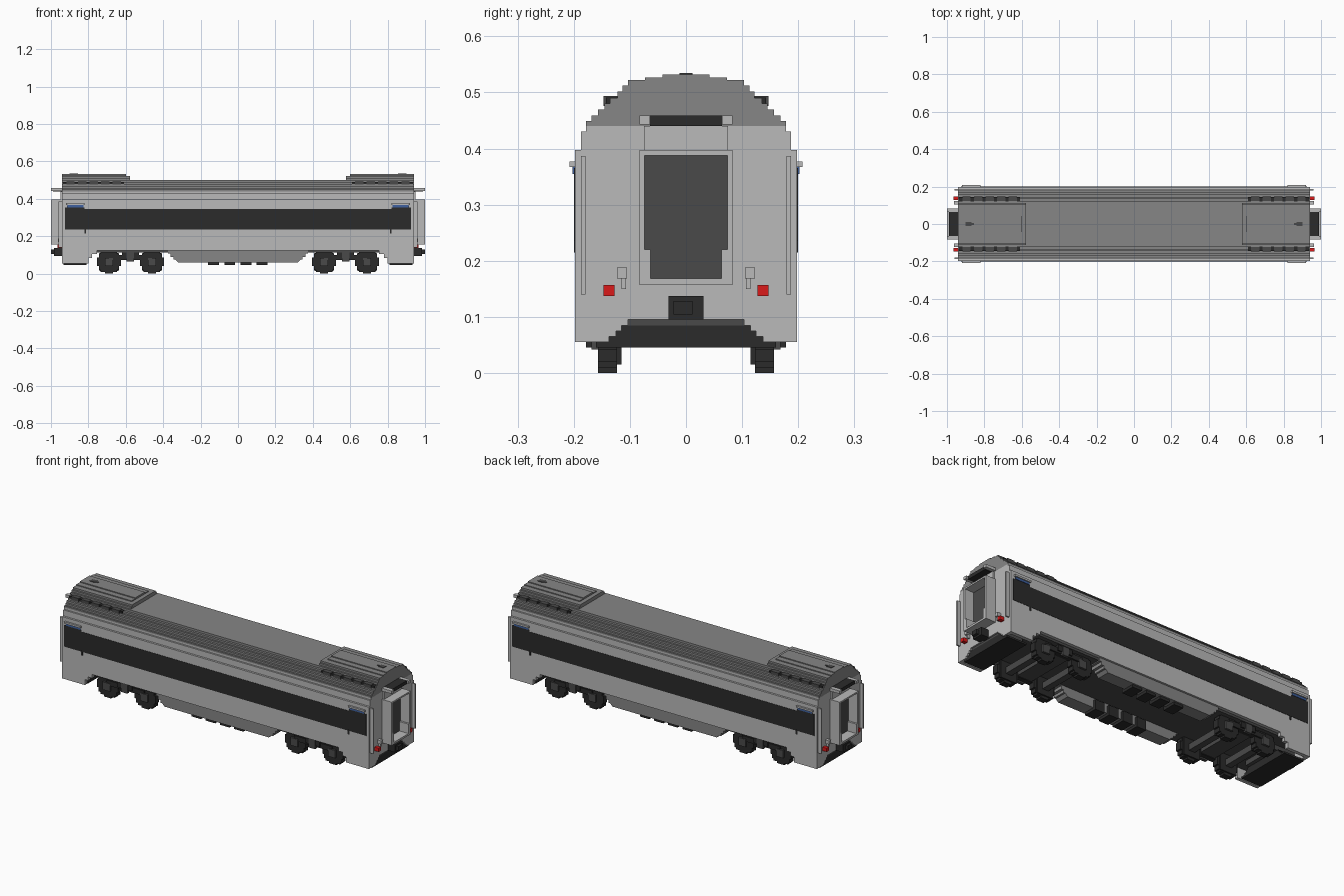
import bpy, bmesh, math

cube = bpy.data.objects.get("Cube")
if cube:
    bpy.data.objects.remove(cube, do_unlink=True)


def material(name, rgb):
    m = bpy.data.materials.new(name)
    m.use_nodes = True
    col = (*rgb, 1.0)
    m.diffuse_color = col
    bsdf = next(n for n in m.node_tree.nodes if n.type == 'BSDF_PRINCIPLED')
    bsdf.inputs["Base Color"].default_value = col
    bsdf.inputs["Roughness"].default_value = 0.8
    return m


LIGHT = material("light_grey", (0.49, 0.49, 0.49))
ROOF = material("roof_grey", (0.24, 0.24, 0.24))
DARK = material("dark_grey", (0.068, 0.068, 0.068))
BLACK = material("near_black", (0.024, 0.024, 0.024))
RED = material("lamp_red", (0.70, 0.01, 0.01))
BLUE = material("sign_blue", (0.05, 0.12, 0.35))


def finish(name, bm, mat, mirror):
    bmesh.ops.recalc_face_normals(bm, faces=bm.faces)
    me = bpy.data.meshes.new(name)
    bm.to_mesh(me)
    bm.free()
    me.materials.append(mat)
    ob = bpy.data.objects.new(name, me)
    bpy.context.collection.objects.link(ob)
    if mirror:
        mod = ob.modifiers.new("Mirror", 'MIRROR')
        mod.use_axis = ('x' in mirror, 'y' in mirror, False)
        mod.use_mirror_merge = False
    return ob


def boxes(name, mat, spans, mirror=""):
    """Boxes given as (x0, x1, y0, y1, z0, z1), joined in one object."""
    bm = bmesh.new()
    for x0, x1, y0, y1, z0, z1 in spans:
        vs = bmesh.ops.create_cube(bm, size=1)["verts"]
        for v in vs:
            v.co.x = x0 if v.co.x < 0 else x1
            v.co.y = y0 if v.co.y < 0 else y1
            v.co.z = z0 if v.co.z < 0 else z1
    return finish(name, bm, mat, mirror)


def prism(name, mat, pts, axis, spans, mirror=""):
    """Outline swept along x (points are y, z) or along y (points are x, z)."""
    bm = bmesh.new()
    for a, b in spans:
        vs = [bm.verts.new((a, p, q) if axis == 'x' else (p, a, q)) for p, q in pts]
        f = bm.faces.new(vs)
        new = bmesh.ops.extrude_face_region(bm, geom=[f])["geom"]
        d = (b - a, 0, 0) if axis == 'x' else (0, b - a, 0)
        bmesh.ops.translate(bm, vec=d, verts=[g for g in new if isinstance(g, bmesh.types.BMVert)])
    return finish(name, bm, mat, mirror)


def stepped(levels, z0):
    """Symmetric stair outline: each level is (half width, top height)."""
    right, z = [], z0
    for w, top in levels:
        right += [(w, z), (w, top)]
        z = top
    return right + [(-w, z) for w, z in reversed(right)]


END = 0.94

# Body shell and stepped roof
prism("body_shell", LIGHT, stepped([(0.198, 0.397), (0.187, 0.43), (0.178, 0.44)], 0.125),
      'x', [(-END, END)])
prism("main_roof", ROOF, stepped([(0.178, 0.449), (0.168, 0.459), (0.157, 0.47), (0.145, 0.48),
                                  (0.135, 0.49), (0.122, 0.502)], 0.44), 'x', [(-END, END)])
prism("roof_housing", ROOF, stepped([(0.113, 0.512), (0.103, 0.522)], 0.502),
      'x', [(0.577, END)], "x")
prism("roof_housing_crown", ROOF, stepped([(0.073, 0.527), (0.042, 0.532)], 0.522),
      'x', [(0.60, END)], "x")
boxes("roof_marker", DARK, [(0.87, 0.90, -0.012, 0.012, 0.53, 0.535),
                            (0.855, 0.87, -0.005, 0.005, 0.53, 0.535)], "x")
# Roof grilles with slats
boxes("roof_grille", BLACK, [(0.61, 0.935, 0.118, 0.143, 0.472, 0.491)], "xy")
boxes("grille_slats", DARK,
      [(0.625 + 0.062 * i, 0.67 + 0.062 * i, 0.121, 0.147, 0.476, 0.494) for i in range(5)], "xy")

# Lower aprons at the body ends
prism("end_apron", LIGHT, [(0.80, 0.055), (END, 0.055), (END, 0.126), (0.755, 0.126),
                           (0.755, 0.105), (0.78, 0.105), (0.78, 0.085), (0.80, 0.085)],
      'y', [(0.178, 0.198)], "xy")
prism("end_wall_corner", LIGHT, [(0.198, 0.055), (0.198, 0.126), (0, 0.126), (0, 0.095),
                                 (0.103, 0.095), (0.103, 0.085), (0.115, 0.085), (0.115, 0.075),
                                 (0.125, 0.075), (0.125, 0.065), (0.137, 0.065), (0.137, 0.055)],
      'x', [(0.92, END)], "xy")
prism("end_underframe", BLACK, stepped([(0.16, 0.055), (0.137, 0.065), (0.125, 0.075),
                                        (0.115, 0.085)], 0.045), 'x', [(0.81, 0.932)], "x")
boxes("end_underframe_top", DARK, [(0.79, 0.932, -0.105, 0.105, 0.085, 0.126)], "x")
boxes("underfloor", DARK, [(-0.92, 0.92, -0.18, 0.18, 0.112, 0.126)])

# Window band, with raised door windows, signs and latches
for side, s in (("left_side", 1), ("right_side", -1)):
    y0, y1 = sorted((s * 0.195, s * 0.1995))
    boxes("window_band_" + side, BLACK,
          [(-0.925, 0.925, y0, y1, 0.235, 0.345)] +
          [(min(a, b), max(a, b), y0, y1, 0.345, z) for m in (-1, 1)
           for a, b, z in ((m * 0.82, m * 0.925, 0.355), (m * 0.83, m * 0.915, 0.365))])
boxes("door_latch", BLACK, [(0.812, 0.822, 0.195, 0.2, 0.215, 0.24)], "xy")
boxes("door_ledge", LIGHT, [(0.82, 0.92, 0.19, 0.208, 0.367, 0.377)], "xy")
boxes("door_sign", BLUE, [(0.825, 0.912, 0.197, 0.202, 0.355, 0.367)], "xy")

# Centre skirts and equipment boxes
prism("centre_skirt", ROOF, [(-0.32, 0.06), (0.32, 0.06), (0.335, 0.075), (0.345, 0.075),
                             (0.345, 0.09), (0.36, 0.09), (0.36, 0.107), (0.373, 0.107),
                             (0.373, 0.126), (-0.373, 0.126), (-0.373, 0.107), (-0.36, 0.107),
                             (-0.36, 0.09), (-0.345, 0.09), (-0.345, 0.075), (-0.335, 0.075)],
      'y', [(0.115, 0.187)], "y")
boxes("equipment_boxes", BLACK,
      [(x, x + 0.058, 0.10, 0.178, 0.045, 0.10) for x in (-0.16, -0.073, 0.014, 0.10)], "y")

# Bogies: stepped wheels, axles and frames
R = 0.0635
quarter = [(0.022, R), (0.022, 0.054), (0.044, 0.054), (0.044, 0.044),
           (0.054, 0.044), (0.054, 0.022), (R, 0.022)]
rim = quarter + [(x, -z) for x, z in reversed(quarter)]
rim += [(-x, -z) for x, z in quarter] + [(-x, z) for x, z in reversed(quarter)]
for label, cx in (("inner", 0.46), ("outer", 0.69)):
    prism(label + "_wheels", BLACK, [(cx + x, R + z) for x, z in rim],
          'y', [(0.123, 0.157)], "xy")
    boxes(label + "_wheel_hubs", DARK, [(cx - 0.022, cx + 0.022, 0.15, 0.168, 0.042, 0.085)], "xy")
    boxes(label + "_wheel_flanges", BLACK, [(cx - 0.05, cx + 0.05, 0.115, 0.125, 0.015, 0.11)], "xy")
    boxes(label + "_axle", DARK, [(cx - 0.018, cx + 0.018, -0.13, 0.13, 0.046, 0.081)], "x")
boxes("bogie_side_frame", BLACK, [(0.46, 0.69, 0.135, 0.165, 0.072, 0.10),
                                  (0.53, 0.62, 0.135, 0.172, 0.082, 0.118)], "xy")
boxes("bogie_spring", DARK, [(0.555, 0.595, 0.16, 0.176, 0.064, 0.112)], "xy")
boxes("bogie_bolster", DARK, [(0.53, 0.62, -0.14, 0.14, 0.075, 0.115)], "x")

# Gangway frame with recessed door
boxes("gangway_frame", LIGHT, [(END, 1.0, 0.074, 0.083, 0.157, 0.397),
                               (END, 1.0, 0.063, 0.075, 0.157, 0.22),
                               (END, 1.0, 0, 0.083, 0.388, 0.397),
                               (END, 1.0, 0, 0.083, 0.157, 0.168)], "xy")
boxes("end_door", DARK, [(0.935, 0.945, -0.075, 0.075, 0.165, 0.39)], "x")
boxes("door_header", LIGHT, [(END, 0.95, -0.075, 0.075, 0.397, 0.44)], "x")
boxes("end_display", BLACK, [(END, 0.99, -0.064, 0.064, 0.44, 0.459)], "x")
boxes("display_brackets", LIGHT, [(END, 1.0, 0.064, 0.083, 0.443, 0.459)], "xy")

# End fittings: coupler, tail lamps, steps and grab rails
boxes("coupler", BLACK, [(0.92, 0.985, -0.031, 0.031, 0.095, 0.137),
                         (0.985, 1.0, -0.022, 0.012, 0.104, 0.128)], "x")
boxes("tail_lamps", RED, [(END, 0.965, 0.127, 0.147, 0.137, 0.157)], "xy")
boxes("end_handles", LIGHT, [(END, 0.962, 0.105, 0.123, 0.168, 0.188),
                             (END, 0.955, 0.107, 0.115, 0.15, 0.17)], "xy")
boxes("grab_rails", LIGHT, [(END, 0.96, 0.179, 0.187, 0.14, 0.387)], "xy")
